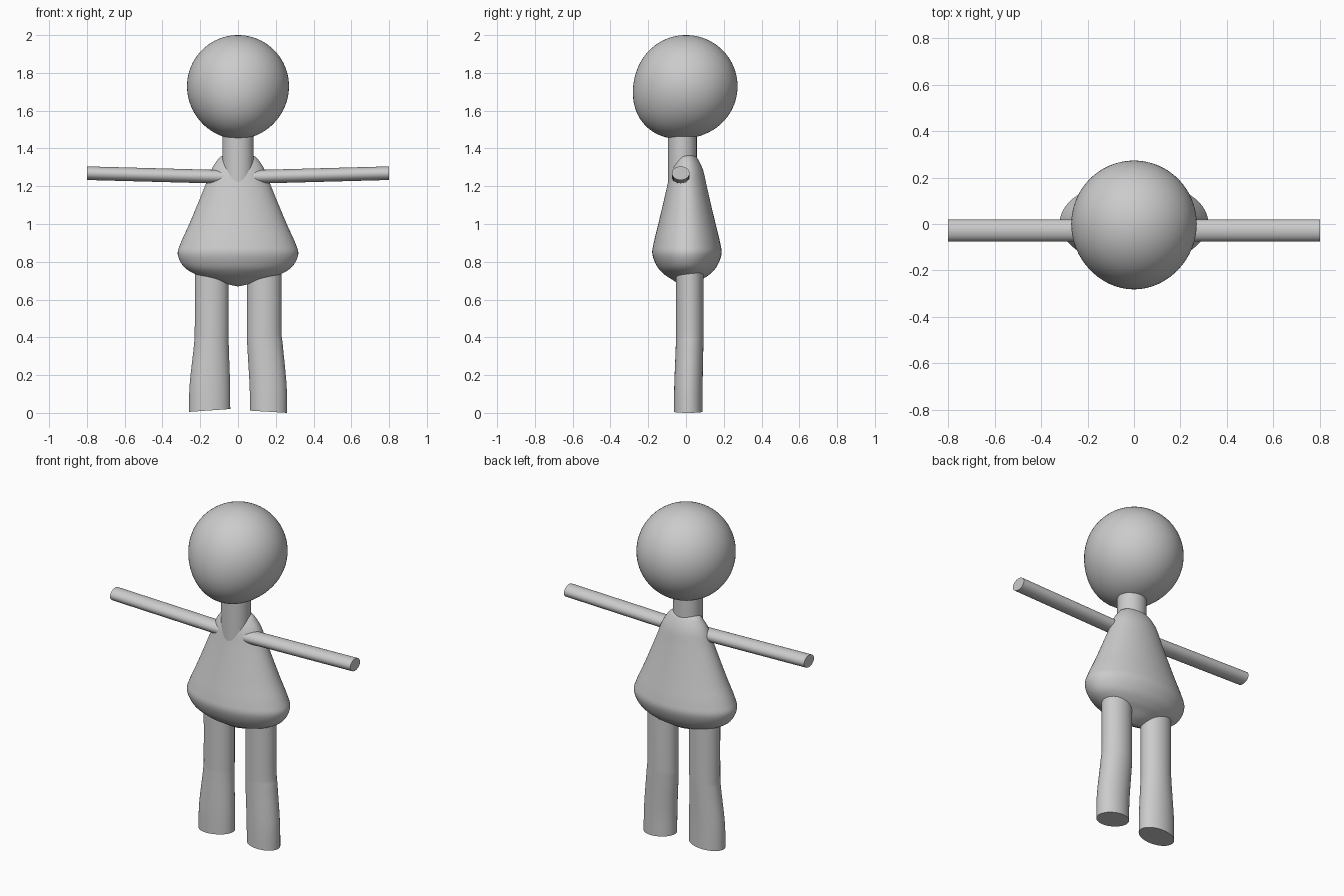
import bpy, bmesh
from math import sin, cos, pi, radians
from mathutils import Vector

if "Cube" in bpy.data.objects:
    bpy.data.objects.remove(bpy.data.objects["Cube"])


def finish(name, bm):
    bmesh.ops.recalc_face_normals(bm, faces=bm.faces)
    mesh = bpy.data.meshes.new(name)
    bm.to_mesh(mesh)
    bm.free()
    obj = bpy.data.objects.new(name, mesh)
    bpy.context.collection.objects.link(obj)
    bpy.ops.object.select_all(action='DESELECT')
    obj.select_set(True)
    bpy.context.view_layer.objects.active = obj
    bpy.ops.object.shade_smooth_by_angle(angle=radians(50))
    return obj


def smooth_path(keys, steps):
    """Catmull-Rom interpolation between key sections."""
    if steps == 1:
        return keys
    pts = [keys[0]] + list(keys) + [keys[-1]]
    out = []
    for a, b, c, d in zip(pts, pts[1:], pts[2:], pts[3:]):
        for s in range(steps):
            t = s / steps
            out.append([0.5 * (2*q + (r - p)*t + (2*p - 5*q + 4*r - u)*t*t
                               + (3*q - p - 3*r + u)*t**3)
                        for p, q, r, u in zip(a, b, c, d)])
    out.append(keys[-1])
    return out


def loft(name, keys, axis='Z', steps=6, sides=48):
    """Elliptical sections: (cx, cy, cz, radius_a, radius_b, tilt)."""
    bm = bmesh.new()
    rings = []
    for x, y, z, ra, rb, tilt in smooth_path(keys, steps):
        ring = []
        for i in range(sides):
            a = 2 * pi * i / sides
            u, v = ra * cos(a), rb * sin(a)
            co = (x + u, y + v, z + tilt * u) if axis == 'Z' else (x, y + u, z + v)
            ring.append(bm.verts.new(co))
        rings.append(ring)
    for r0, r1 in zip(rings, rings[1:]):
        for i in range(sides):
            j = (i + 1) % sides
            bm.faces.new((r0[i], r0[j], r1[j], r1[i]))
    bm.faces.new(rings[0])
    bm.faces.new(rings[-1])
    return finish(name, bm)


# Head: sphere with a soft chin bulge toward the lower front
bm = bmesh.new()
bmesh.ops.create_uvsphere(bm, u_segments=64, v_segments=40, radius=1)
chin = Vector((0, -0.707, -0.707))
for v in bm.verts:
    k = 1 + 0.10 * max(0, v.co.dot(chin)) ** 4
    v.co = Vector((v.co.x * 0.27, v.co.y * 0.273, v.co.z * 0.271)) * k
    v.co.z += 1.729
finish("head", bm)

# Neck
loft("neck", [(0, -0.019, 1.22, 0.083, 0.076, 0),
              (0, -0.019, 1.55, 0.083, 0.076, 0)], steps=1)

# Torso: pear-shaped body (z, half width, half depth)
profile = [(0.67, 0.004, 0.003), (0.685, 0.07, 0.045), (0.71, 0.155, 0.085),
           (0.735, 0.228, 0.122), (0.775, 0.288, 0.158), (0.84, 0.319, 0.183),
           (0.90, 0.303, 0.176), (1.0, 0.258, 0.152), (1.1, 0.216, 0.128),
           (1.2, 0.175, 0.105), (1.28, 0.145, 0.087), (1.33, 0.115, 0.066),
           (1.36, 0.085, 0.045), (1.37, 0.03, 0.02)]
loft("torso", [(0, 0.005, z, a, b, 0) for z, a, b in profile], sides=64)

# Arms: thin tubes rising slightly to the tips
for side, name in ((-1, "left_arm"), (1, "right_arm")):
    loft(name, [(side * 0.06, -0.028, 1.249, 0.047, 0.036, 0),
                (side * 0.80, -0.028, 1.269, 0.047, 0.036, 0)], 'X', steps=1)

# Legs: straight thighs, slightly flared and shifted shins
loft("left_leg", [(-0.150, 0.012, 0.013, 0.109, 0.076, 0.07),
                  (-0.149, 0.013, 0.15, 0.107, 0.075, 0),
                  (-0.141, 0.019, 0.36, 0.092, 0.073, 0),
                  (-0.139, 0.020, 0.45, 0.090, 0.073, 0),
                  (-0.139, 0.020, 0.82, 0.090, 0.073, 0)])
loft("right_leg", [(0.162, 0.012, 0.006, 0.098, 0.076, -0.06),
                   (0.159, 0.013, 0.15, 0.098, 0.075, 0),
                   (0.143, 0.019, 0.36, 0.094, 0.073, 0),
                   (0.139, 0.020, 0.45, 0.091, 0.073, 0),
                   (0.139, 0.020, 0.82, 0.091, 0.073, 0)])
